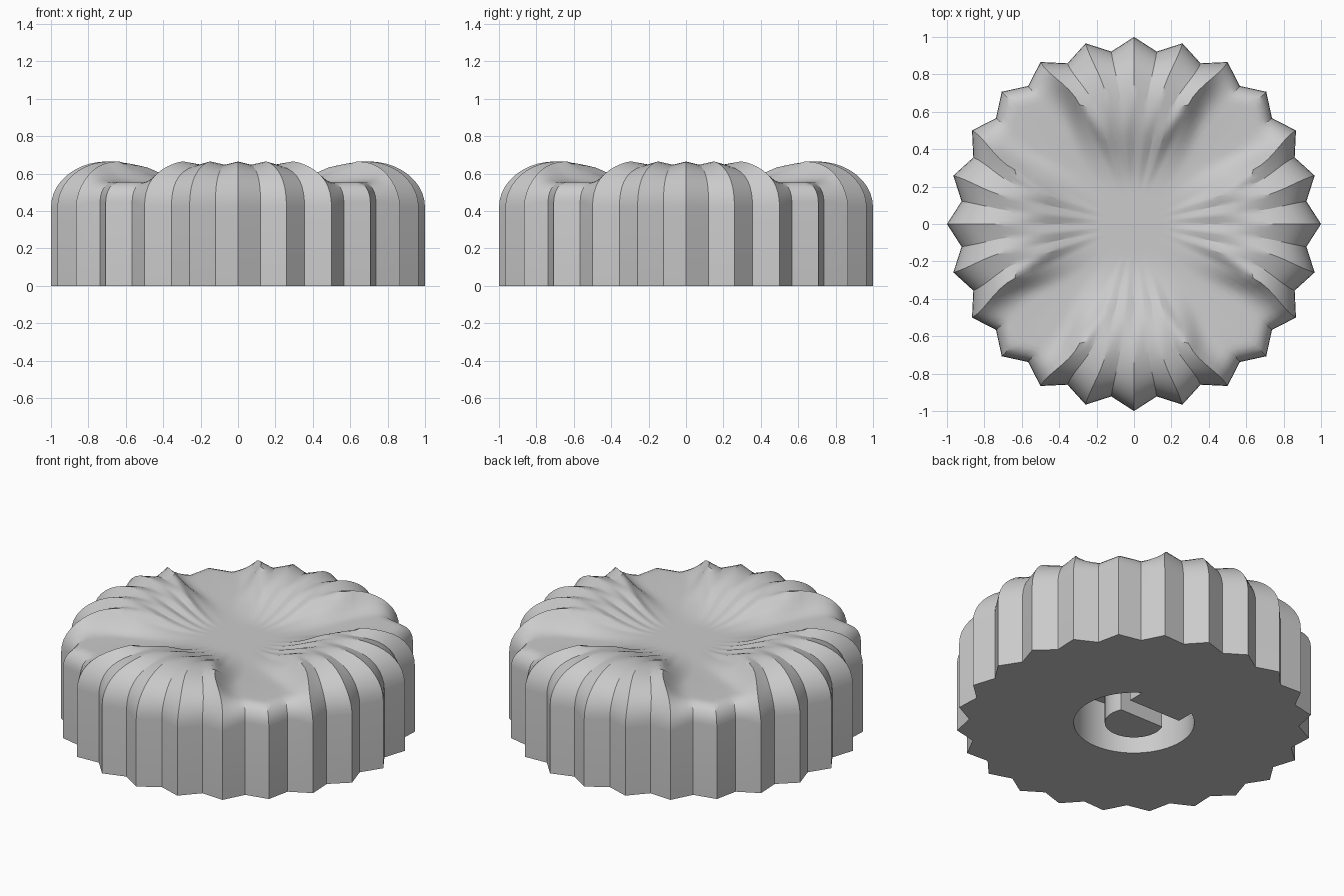
import bpy, bmesh, math

cube = bpy.data.objects.get("Cube")
if cube:
    bpy.data.objects.remove(cube, do_unlink=True)

grey = bpy.data.materials.new("light_grey")
grey.use_nodes = True
grey.diffuse_color = (0.6, 0.6, 0.6, 1)
grey.node_tree.nodes["Principled BSDF"].inputs["Base Color"].default_value = (0.6, 0.6, 0.6, 1)

TEETH, SUB = 24, 4
SPOKES = TEETH * 2 * SUB
VALLEY = 0.93
HOLE_R, POST_R, DEPTH = 0.34, 0.165, 0.3


def smooth(a, b, v):
    t = min(max((v - a) / (b - a), 0), 1)
    return t * t * (3 - 2 * t)


def lerp(a, b, t):
    return a + (b - a) * t


def star(i):
    """Plan position on the toothed outline, and how close it is to a valley."""
    k, t = divmod(i, SUB)
    t /= SUB
    ends = []
    for j in (k, k + 1):
        r = VALLEY if j % 2 else 1
        a = math.pi * j / TEETH
        ends.append((r * math.cos(a), r * math.sin(a)))
    x, y = (lerp(p, q, t) for p, q in zip(*ends))
    return math.hypot(x, y), math.degrees(math.atan2(y, x)), (1 - t if k % 2 else t)


def lobe_height(s):
    if s > 0.7:
        return 0.42 + 0.245 * math.sqrt(max(0, 1 - ((s - 0.7) / 0.3) ** 2))
    return 0.54 + 0.125 * smooth(0.2, 0.7, s)


def dip_height(s):
    if s > 0.9:
        return 0.45 + 0.105 * math.sqrt(max(0, 1 - ((s - 0.9) / 0.1) ** 2))
    return 0.54 + 0.015 * smooth(0.3, 0.9, s)


def top_point(i, s):
    """Point of the dished top: four high grips with low diagonals between."""
    radius, ang, valley = star(i)
    quarter = round(ang / 90) * 90
    phi = ang - quarter
    side, phi = math.copysign(1, phi), abs(phi)
    edge = lerp(30, 24.5, smooth(0, 1, (1 - s) / 0.3))
    # grip flanks curve inward
    if phi <= 30:
        phi *= edge / 30
    else:
        phi = lerp(edge, 45, (phi - 30) / 15)
    if s > 0.7:
        start, stop = edge, lerp(35, 37.5, (s - 0.7) / 0.3)
    else:
        k = min(1, (0.7 - s) / 0.3)
        start, stop = lerp(24.5, 8, k), lerp(35, 43, k)
    t = min(max((phi - start) / (stop - start), 0), 1)
    crease = smooth(0.55, 0.8, s)
    weight = lerp(1 - smooth(0, 1, t), (1 - t) ** 2, crease)
    ripple = 0.018 * valley * smooth(0.5, 0.7, s) * (1 - smooth(0.75, 1, s))
    z = lerp(dip_height(s), lobe_height(s) - ripple, weight)
    a = math.radians(quarter + side * phi)
    return radius * s * math.cos(a), radius * s * math.sin(a), z


def finish(bm, name):
    bmesh.ops.recalc_face_normals(bm, faces=bm.faces)
    me = bpy.data.meshes.new(name)
    bm.to_mesh(me)
    bm.free()
    me.materials.append(grey)
    ob = bpy.data.objects.new(name, me)
    bpy.context.collection.objects.link(ob)
    return ob


def prism(name, outline, z0, z1):
    bm = bmesh.new()
    face = bm.faces.new([bm.verts.new((x, y, z0)) for x, y in outline])
    out = bmesh.ops.extrude_face_region(bm, geom=[face])
    for v in out["geom"]:
        if isinstance(v, bmesh.types.BMVert):
            v.co.z = z1
    return finish(bm, name)


def arc(r, a0, a1, n):
    return [(r * math.cos(lerp(a0, a1, i / n)), r * math.sin(lerp(a0, a1, i / n)))
            for i in range(n + 1)]


# Knob body: toothed wall and sculpted top
steps = [0.7 + 0.3 * math.cos(math.radians(a)) for a in range(0, 91, 9)]
steps += [0.7 - 0.05 * i for i in range(1, 14)]
bm = bmesh.new()
rings = [[bm.verts.new((*top_point(i, 1)[:2], 0)) for i in range(SPOKES)]]
for s in steps:
    rings.append([bm.verts.new(top_point(i, s)) for i in range(SPOKES)])
for low, high in zip(rings, rings[1:]):
    for i in range(SPOKES):
        j = (i + 1) % SPOKES
        bm.faces.new((low[i], low[j], high[j], high[i]))
bm.faces.new(rings[-1])
bm.faces.new(rings[0])
body = finish(bm, "knob_body")

# Round socket cut in the underside
cutter = prism("socket_cutter", arc(HOLE_R, 0, math.tau, 64)[:-1], -0.1, DEPTH)
cutter.hide_render = True
cutter.hide_viewport = True
cut = body.modifiers.new("socket", "BOOLEAN")
cut.operation = "DIFFERENCE"
cut.solver = "EXACT"
cut.object = cutter
bpy.context.view_layer.update()
graph = bpy.context.evaluated_depsgraph_get()
mesh = bpy.data.meshes.new_from_object(body.evaluated_get(graph))
body.modifiers.clear()
body.data = mesh
bpy.data.objects.remove(cutter, do_unlink=True)

# D-shaped post, flat towards the back
flat = math.asin(0.067 / POST_R)
post = prism("shaft_post", arc(POST_R, math.pi - flat, math.tau + flat, 40), 0, DEPTH + 0.01)

# Key block filling the back of the socket
half = math.acos(0.18 / HOLE_R)
key_outline = [(-0.18, 0.18), (0.18, 0.18)] + arc(HOLE_R, half, math.pi - half, 12)
key = prism("socket_key", key_outline, 0, DEPTH + 0.01)

# Smooth shading with sharp ridges
bpy.ops.object.select_all(action="DESELECT")
for ob in (body, post, key):
    ob.select_set(True)
bpy.context.view_layer.objects.active = body
bpy.ops.object.shade_smooth_by_angle(angle=math.radians(25))
